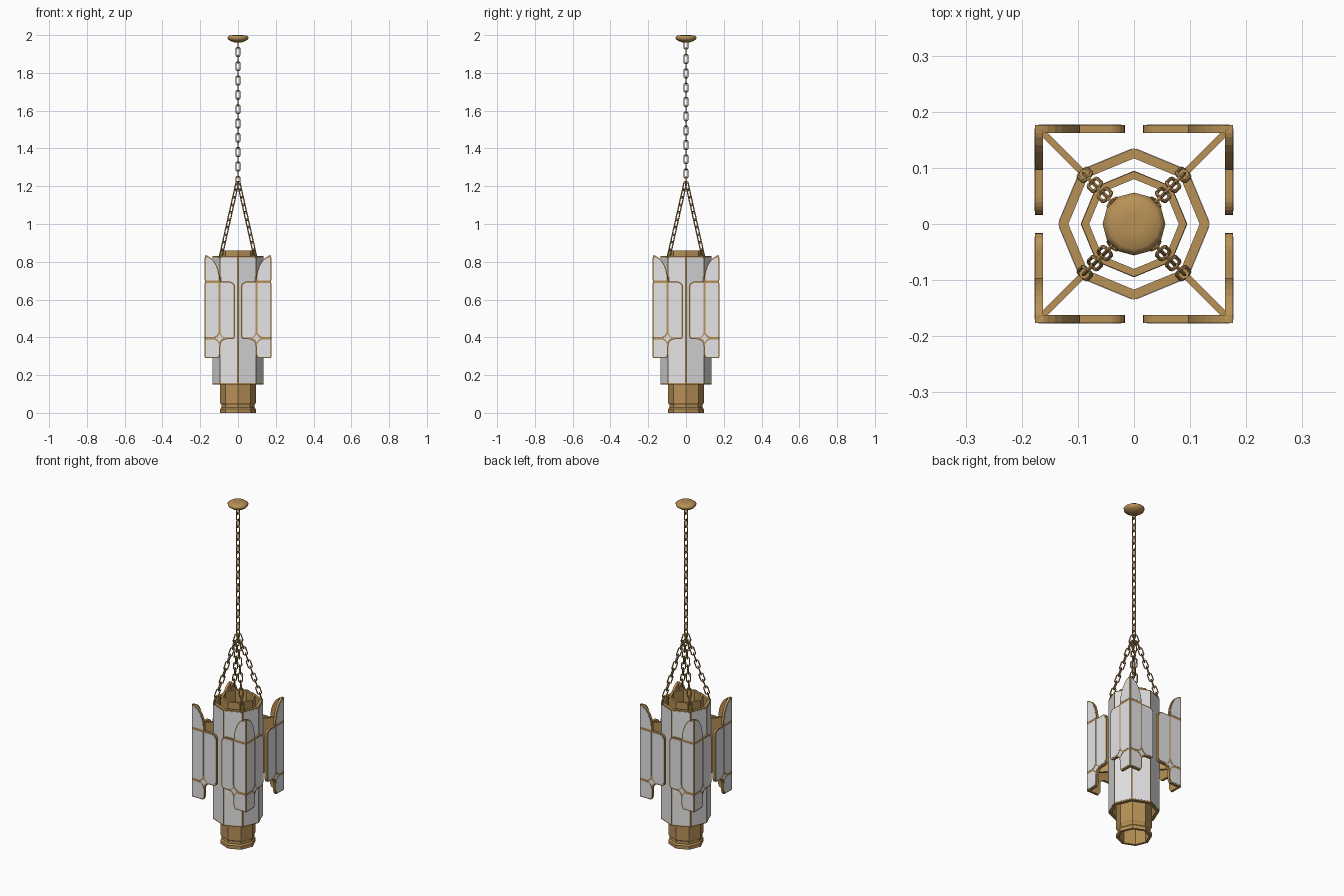
import bpy, bmesh, math
from mathutils import Vector, Matrix

if "Cube" in bpy.data.objects:
    bpy.data.objects.remove(bpy.data.objects["Cube"])


def material(name, col):
    m = bpy.data.materials.new(name)
    m.diffuse_color = (*col, 1)
    m.use_nodes = True
    m.node_tree.nodes["Principled BSDF"].inputs["Base Color"].default_value = m.diffuse_color
    return m


BRASS = material("aged brass", (0.48, 0.285, 0.095))
GLASS = material("pale glass", (0.80, 0.80, 0.82))


def finish(bm, name, mat):
    bmesh.ops.recalc_face_normals(bm, faces=bm.faces)
    me = bpy.data.meshes.new(name)
    bm.to_mesh(me)
    bm.free()
    me.materials.append(mat)
    ob = bpy.data.objects.new(name, me)
    bpy.context.collection.objects.link(ob)
    return ob


def lathe(name, profile, seg, mat, closed):
    """Spin a (radius, z) profile round z; closed profiles make hollow tubes."""
    bm = bmesh.new()
    rings = [[bm.verts.new((r * math.cos(2 * math.pi * k / seg), r * math.sin(2 * math.pi * k / seg), z))
              for k in range(seg)] for r, z in profile]
    n = len(rings)
    for i in range(n if closed else n - 1):
        a, b = rings[i], rings[(i + 1) % n]
        for k in range(seg):
            j = (k + 1) % seg
            bm.faces.new((a[k], a[j], b[j], b[k]))
    if not closed:
        bm.faces.new(rings[0])
        bm.faces.new(rings[-1])
    return finish(bm, name, mat)


def prism(bm, pts, d0, d1, mtx):
    """Extrude an (x, z) outline from depth d0 to d1 towards -y."""
    a = [bm.verts.new(mtx @ Vector((x, -d0, z))) for x, z in pts]
    b = [bm.verts.new(mtx @ Vector((x, -d1, z))) for x, z in pts]
    bm.faces.new(a)
    bm.faces.new(b)
    for i in range(len(pts)):
        j = (i + 1) % len(pts)
        bm.faces.new((a[i], a[j], b[j], b[i]))


def arc(cx, cz, rx, rz, a0, a1, n=6):
    return [(cx + rx * math.cos(math.radians(a0 + (a1 - a0) * i / n)),
             cz + rz * math.sin(math.radians(a0 + (a1 - a0) * i / n))) for i in range(n + 1)]


def rotz(deg):
    return Matrix.Rotation(math.radians(deg), 4, 'Z')


# Ceiling canopy
canopy = lathe("ceiling_canopy", [(0.02, 2.0), (0.045, 1.998), (0.056, 1.99), (0.053, 1.978),
                                  (0.04, 1.968), (0.02, 1.962)], 12, BRASS, False)
for p in canopy.data.polygons:
    p.use_smooth = len(p.vertices) == 4

# Inner tube with moulded foot, and octagonal lantern frame
lathe("inner_tube", [(0.095, 0), (0.095, 0.02), (0.088, 0.028), (0.088, 0.042), (0.094, 0.052),
                     (0.094, 0.86), (0.08, 0.86), (0.08, 0)], 8, BRASS, True)
lathe("lantern_frame", [(0.135, 0.15), (0.135, 0.83), (0.117, 0.83), (0.117, 0.15)], 8, BRASS, True)

# Glass plates on the eight sides
bm = bmesh.new()
ap = 0.135 * math.cos(math.pi / 8)
for k in range(8):
    prism(bm, [(-0.047, 0.157), (0.047, 0.157), (0.047, 0.823), (-0.047, 0.823)],
          ap - 0.002, ap + 0.0012, rotz(22.5 + 45 * k))
finish(bm, "lantern_glass", GLASS)

# Corner panels: outline of one wing, then its panes
outline = ([(0.176, 0.29), (0.176, 0.832)]
           + arc(0.176, 0.695, 0.08, 0.137, 95, 180, 8)
           + arc(0.046, 0.665, 0.03, 0.03, 90, 180)
           + arc(0.034, 0.408, 0.018, 0.018, 180, 270, 3)
           + arc(0.06, 0.355, 0.034, 0.035, 90, 0)
           + [(0.094, 0.31), (0.104, 0.29)])
inner_pane = (arc(0.046, 0.664, 0.023, 0.024, 90, 180) + arc(0.036, 0.411, 0.013, 0.013, 180, 270, 3)
              + arc(0.062, 0.430, 0.031, 0.032, 270, 360) + [(0.093, 0.688)])
column_pane = arc(0.136, 0.436, 0.034, 0.034, 180, 270) + [(0.170, 0.402), (0.170, 0.688), (0.102, 0.688)]
leaf_pane = [(0.170, 0.701)] + arc(0.170, 0.701, 0.067, 0.122, 90, 180, 8)
lobe_pane = arc(0.134, 0.355, 0.033, 0.034, 90, 180) + [(0.101, 0.312), (0.108, 0.297), (0.170, 0.297), (0.170, 0.389)]
star_pane = [(0.098, 0.418), (0.105, 0.406), (0.120, 0.396), (0.108, 0.387),
             (0.100, 0.374), (0.091, 0.387), (0.076, 0.396), (0.090, 0.405)]

frames, panes = bmesh.new(), bmesh.new()
for k in range(4):
    for s in (1, -1):
        m = rotz(90 * k) @ Matrix.Diagonal((s, 1, 1, 1))
        prism(frames, outline, 0.162, 0.176, m)
        for pane in (inner_pane, column_pane, leaf_pane, lobe_pane, star_pane):
            prism(panes, pane, 0.174, 0.1775, m)
finish(frames, "corner_panel_frames", BRASS)
finish(panes, "corner_panel_panes", GLASS)

# Diagonal fins carrying the corner panels
bm = bmesh.new()
for k in range(4):
    prism(bm, [(0.125, 0.40), (0.236, 0.40), (0.236, 0.72), (0.125, 0.72)], -0.006, 0.006, rotz(45 + 90 * k))
finish(bm, "support_fins", BRASS)


# Chains
def link(bm, mtx, half_len, half_w, r=0.0035, sides=5):
    c = half_w * 0.5
    path = [(half_w, half_len - c), (half_w - c, half_len), (c - half_w, half_len), (-half_w, half_len - c),
            (-half_w, c - half_len), (c - half_w, -half_len), (half_w - c, -half_len), (half_w, c - half_len)]
    rings = []
    for i, (x, z) in enumerate(path):
        (xa, za), (xb, zb) = path[i - 1], path[(i + 1) % 8]
        n = Vector((zb - za, 0, xa - xb)).normalized()
        rings.append([bm.verts.new(mtx @ (Vector((x, 0, z)) + r * (
            n * math.cos(2 * math.pi * j / sides) + Vector((0, math.sin(2 * math.pi * j / sides), 0)))))
            for j in range(sides)])
    for i in range(8):
        a, b = rings[i - 1], rings[i]
        for j in range(sides):
            q = (j + 1) % sides
            bm.faces.new((a[j], a[q], b[q], b[j]))


def chain(bm, p0, p1, n):
    p0, p1 = Vector(p0), Vector(p1)
    d = p1 - p0
    rot = d.to_track_quat('Z', 'Y').to_matrix().to_4x4()
    for i in range(n):
        m = Matrix.Translation(p0 + d * ((i + 0.5) / n)) @ rot @ rotz(90 * (i % 2))
        link(bm, m, d.length / n * 0.5 + 0.004, 0.0105)


bm = bmesh.new()
chain(bm, (0, 0, 1.21), (0, 0, 1.968), 20)
finish(bm, "main_chain", BRASS)
bm = bmesh.new()
for sx in (1, -1):
    for sy in (1, -1):
        chain(bm, (sx * 0.092, sy * 0.092, 0.825), (sx * 0.003, sy * 0.003, 1.22), 10)
finish(bm, "suspension_chains", BRASS)
